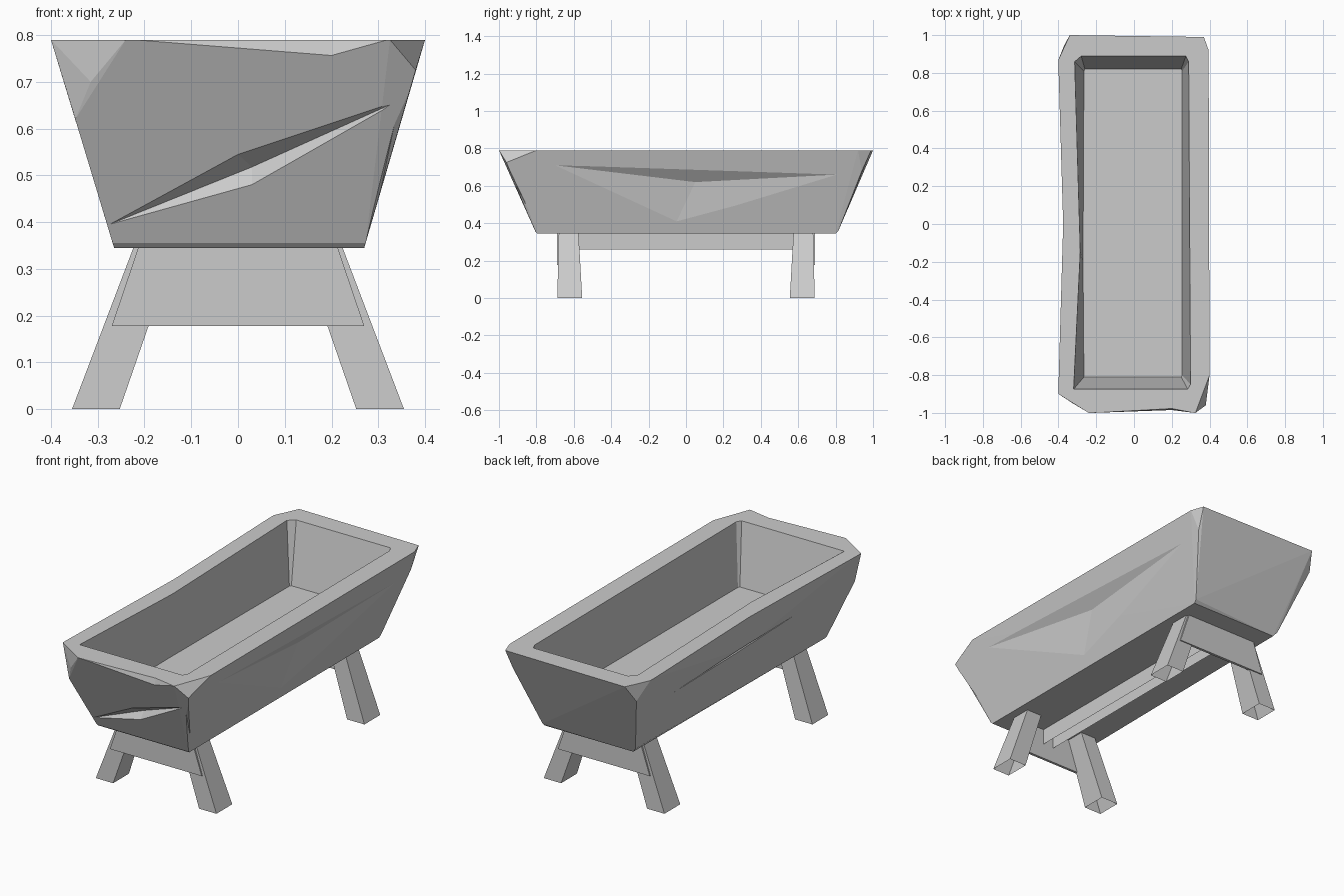
import bpy
import bmesh
from mathutils import Vector

cube = bpy.data.objects.get("Cube")
if cube:
    bpy.data.objects.remove(cube, do_unlink=True)

BASE, RIM, FLOOR = 0.345, 0.79, 0.472

stone = bpy.data.materials.new("weathered grey")
stone.use_nodes = True
GREY = (0.6, 0.6, 0.6, 1)
stone.diffuse_color = GREY
stone.node_tree.nodes["Principled BSDF"].inputs["Base Color"].default_value = GREY


def finish(name, bm):
    bmesh.ops.recalc_face_normals(bm, faces=bm.faces)
    mesh = bpy.data.meshes.new(name)
    bm.to_mesh(mesh)
    bm.free()
    mesh.materials.append(stone)
    obj = bpy.data.objects.new(name, mesh)
    bpy.context.collection.objects.link(obj)
    return obj


def hull(name, points):
    bm = bmesh.new()
    for p in points:
        bm.verts.new(p)
    out = bmesh.ops.convex_hull(bm, input=bm.verts)
    loose = set(out["geom_interior"]) | set(out["geom_unused"])
    bmesh.ops.delete(bm, geom=[v for v in loose if isinstance(v, bmesh.types.BMVert)], context="VERTS")
    bmesh.ops.dissolve_limit(bm, angle_limit=0.01, verts=bm.verts, edges=bm.edges)
    return finish(name, bm)


def loft(name, low, high, caps=(True, True)):
    """Join two rings of points, optionally leaving an end open."""
    bm = bmesh.new()
    a = [bm.verts.new(p) for p in low]
    b = [bm.verts.new(p) for p in high]
    n = len(a)
    for i in range(n):
        j = (i + 1) % n
        bm.faces.new((a[i], a[j], b[j], b[i]))
    for ring, wanted in zip((a, b), caps):
        if wanted:
            bm.faces.new(ring)
    return finish(name, bm)


def rect(x0, x1, y0, y1, z):
    return [(x0, y0, z), (x1, y0, z), (x1, y1, z), (x0, y1, z)]


def carve(target, cutter):
    mod = target.modifiers.new("carve", "BOOLEAN")
    mod.operation = "DIFFERENCE"
    mod.solver = "EXACT"
    mod.object = cutter
    bpy.context.view_layer.objects.active = target
    bpy.ops.object.modifier_apply(modifier=mod.name)
    bpy.data.objects.remove(cutter, do_unlink=True)


def front(x, z, depth=0):
    return Vector((x, -0.8 - 0.2 * (z - BASE) / (RIM - BASE) + depth, z))


def side(y, z, depth=0, s=1):
    return Vector((s * (0.27 + 0.13 * (z - BASE) / (RIM - BASE) - depth), y, z))


# Tapered trough block with chipped corners and worn bottom edges
trough = hull("trough", [
    (-0.265, -0.795, BASE), (0.27, -0.795, BASE), (0.27, 0.8, BASE), (-0.25, 0.8, BASE),
    (-0.268, -0.805, 0.355), (0.273, -0.805, 0.355), (0.273, 0.815, 0.36), (-0.27, 0.81, 0.37),
    (-0.24, -1, RIM), (-0.4, -0.9, RIM), (-0.315, -0.955, 0.7), (-0.348, -0.922, 0.62),
    (0.325, -1, RIM), (0.4, -0.8, RIM), (0.38, -0.96, 0.725),
    (0.37, 0.99, RIM), (0.395, 0.92, RIM), (0.36, 0.94, 0.68),
    (-0.34, 1, RIM), (-0.4, 0.87, RIM), (-0.37, 0.945, 0.7)])

# Uneven hollow with broken corners
OVER = RIM + 0.005
carve(trough, loft("hollow_cutter", [
    (-0.265, -0.81, FLOOR), (0.25, -0.81, FLOOR), (0.255, -0.8, FLOOR),
    (0.255, 0.81, FLOOR), (0.25, 0.82, FLOOR), (-0.26, 0.82, FLOOR),
    (-0.265, 0.81, FLOOR), (-0.27, -0.2, FLOOR)], [
    (-0.32, -0.875, OVER), (0.285, -0.875, OVER), (0.3, -0.85, OVER),
    (0.29, 0.86, OVER), (0.275, 0.89, OVER), (-0.28, 0.89, OVER),
    (-0.315, 0.86, OVER), (-0.285, -0.15, OVER)]))

# Front gouge, dip in the front lip and worn front corner
carve(trough, hull("gouge_cutter", [
    front(-0.275, 0.395), front(0.345, 0.66), front(0, 0.545), front(0.03, 0.48),
    front(0.03, 0.518, 0.045), front(0.03, 0.52, -0.1)]))
carve(trough, hull("lip_cutter", [
    (-0.24, -1.001, RIM), (0.325, -1.001, RIM), (0.2, -0.977, RIM),
    front(0.2, 0.755, -0.001), (0.1, -1.1, RIM + 0.02)]))
carve(trough, hull("corner_cutter", [
    (0.382, -0.963, 0.727), (0.27, -0.8, BASE + 0.002), front(0.345, 0.66, 0.001),
    side(-0.84, 0.47, 0.001), (0.42, -1.02, 0.55)]))

# Wide gouge on the left side, hollowed rim and thin crack on the right
carve(trough, hull("side_cutter", [
    side(-0.7, 0.71), side(0.9, 0.665), side(0.1, 0.69), side(-0.05, 0.41),
    side(0.05, 0.62, 0.03), side(0, 0.6, -0.1)]))
carve(trough, hull("rim_cutter", [
    (-0.401, 0.87, RIM), (-0.401, -0.9, RIM), (-0.375, 0, RIM),
    side(0, 0.6, 0, -1), (-0.5, 0, RIM + 0.02)]))
carve(trough, hull("crack_cutter", [
    side(0.75, 0.6, 0, -1), side(-0.55, 0.64, 0, -1), side(0.1, 0.615, 0, -1),
    side(0.1, 0.625, 0.012, -1), side(0.1, 0.63, 0, -1), side(0.1, 0.62, -0.05, -1)]))

# Splayed legs, hollow at the feet
TOP = BASE + 0.01
for sx, x_name in ((1, "left"), (-1, "right")):
    for sy, y_name in ((1, "back"), (-1, "front")):
        foot = [(sx * x, sy * y, z) for x, y, z in rect(0.253, 0.355, 0.555, 0.688, 0)]
        head = [(sx * x, sy * y, z) for x, y, z in rect(0.13, 0.22, 0.575, 0.68, TOP)]
        loft(f"{y_name}_{x_name}_leg", foot, head, (False, True))

# Thin cross boards outside the legs
for sy, y_name in ((1, "back"), (-1, "front")):
    ys = sorted((sy * 0.676, sy * 0.69))
    loft(f"{y_name}_cross_board", rect(-0.27, 0.27, *ys, 0.178), rect(-0.21, 0.21, *ys, TOP))

# Long rail under the trough, open below
loft("long_rail", rect(-0.032, 0.032, -0.676, 0.676, 0.26),
     rect(-0.032, 0.032, -0.676, 0.676, TOP), (False, True))
